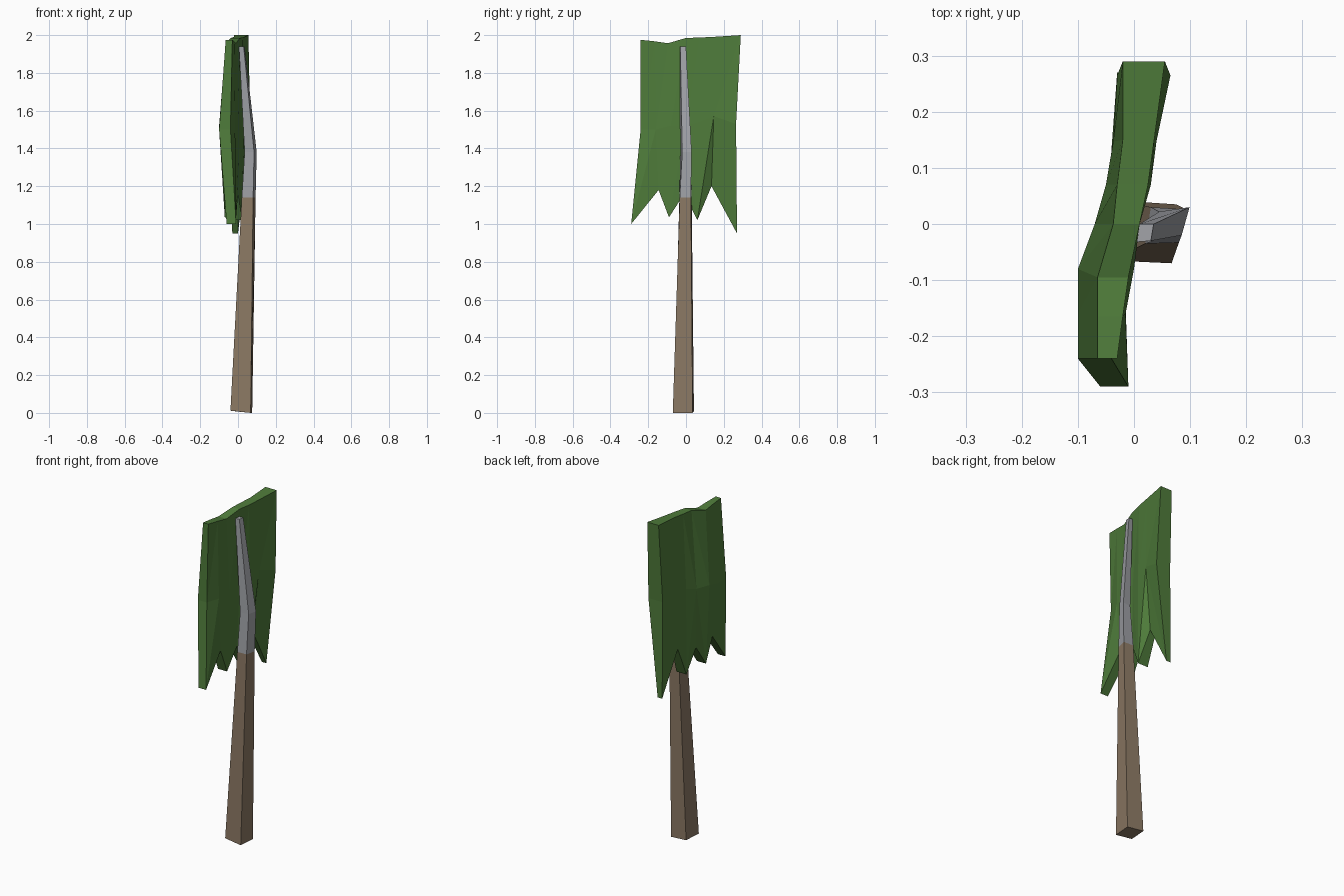
import bpy

if "Cube" in bpy.data.objects:
    bpy.data.objects.remove(bpy.data.objects["Cube"])


def material(name, rgb):
    m = bpy.data.materials.new(name)
    m.diffuse_color = (*rgb, 1)
    m.use_nodes = True
    m.node_tree.nodes["Principled BSDF"].inputs["Base Color"].default_value = m.diffuse_color
    return m


def make(name, verts, faces, mat):
    me = bpy.data.meshes.new(name)
    me.from_pydata(verts, [], faces)
    me.materials.append(mat)
    ob = bpy.data.objects.new(name, me)
    bpy.context.collection.objects.link(ob)
    return ob


def loft(name, rings, mat):
    """Capped tube through four-sided rings."""
    verts = [p for r in rings for p in r]
    faces = [(3, 2, 1, 0)]
    for k in range(len(rings) - 1):
        for i in range(4):
            j = (i + 1) % 4
            faces.append((4*k + i, 4*k + j, 4*k + 4 + j, 4*k + 4 + i))
    n = len(verts)
    faces.append((n - 4, n - 3, n - 2, n - 1))
    return make(name, verts, faces, mat)


def ring(z, *xy):
    return [(x, y, z) for x, y in xy]


green = material("green cloth", (0.078, 0.2, 0.043))
wood = material("brown wood", (0.26, 0.19, 0.127))
metal = material("grey metal", (0.36, 0.37, 0.395))

# Pole: tapered wooden shaft and bent metal upper part
base = ring(0.0, (-0.04, -0.065), (0.067, -0.07), (0.075, 0.035), (-0.03, 0.042))
base[0] = (-0.04, -0.065, 0.012)
base[3] = (-0.03, 0.042, 0.01)
joint = ring(1.14, (0.02, -0.035), (0.08, -0.033), (0.093, 0.026), (0.03, 0.03))
bend = ring(1.38, (0.035, -0.03), (0.085, -0.02), (0.099, 0.03), (0.045, 0.022))
tip = ring(1.94, (0.005, -0.032), (0.03, -0.03), (0.035, 0.0), (0.01, 0.0))
loft("wooden_shaft", [base, joint], wood)
loft("metal_pole_top", [joint, bend, tip], metal)

# Cloth: columns across y, rows of (y, z, back x, front x)
rows = [
    # ragged hem
    [(-0.29, 1.0, -0.06, -0.01), (-0.145, 1.18, -0.075, -0.015),
     (-0.09, 1.035, -0.07, -0.01), (-0.01, 1.16, -0.06, 0.0),
     (0.06, 1.02, -0.045, 0.022), (0.135, 1.2, -0.04, 0.0),
     (0.27, 0.95, -0.03, 0.0)],
    # middle
    [(-0.24, 1.5, -0.1, -0.04), (-0.16, 1.5, -0.1, -0.015),
     (-0.08, 1.52, -0.1, 0.0), (0.0, 1.52, -0.07, 0.01),
     (0.07, 1.54, -0.05, 0.03), (0.147, 1.57, -0.037, 0.04),
     (0.265, 1.53, -0.03, 0.065)],
    # top edge
    [(-0.24, 1.975, -0.065, -0.03), (-0.165, 1.967, -0.065, -0.02),
     (-0.095, 1.957, -0.065, -0.01), (0.0, 1.985, -0.037, 0.01),
     (0.07, 1.987, -0.03, 0.025), (0.15, 1.991, -0.02, 0.036),
     (0.29, 2.0, -0.02, 0.055)],
]
n = len(rows[0])
verts = [(x, y, z) for r in rows for y, z, *xs in r for x in xs]


def vid(r, c, side):
    return 2 * (r * n + c) + side


faces = []
for r in range(2):
    for c in range(n - 1):
        for s in (0, 1):
            a, b = vid(r, c, s), vid(r, c + 1, s)
            d, e = vid(r + 1, c, s), vid(r + 1, c + 1, s)
            # the fold above the torn notch needs the other diagonal
            tris = ([(a, b, d), (b, e, d)] if (r == 0 and c in (1, 3, 5))
                    else [(a, b, e), (a, e, d)])
            faces += tris if s else [t[::-1] for t in tris]
    # side edges
    faces.append((vid(r, 0, 0), vid(r, 0, 1), vid(r + 1, 0, 1), vid(r + 1, 0, 0)))
    m = n - 1
    faces.append((vid(r, m, 1), vid(r, m, 0), vid(r + 1, m, 0), vid(r + 1, m, 1)))
for c in range(n - 1):
    # hem and top edge
    faces.append((vid(0, c, 0), vid(0, c + 1, 0), vid(0, c + 1, 1), vid(0, c, 1)))
    faces.append((vid(2, c, 1), vid(2, c + 1, 1), vid(2, c + 1, 0), vid(2, c, 0)))
make("banner_cloth", verts, faces, green)
